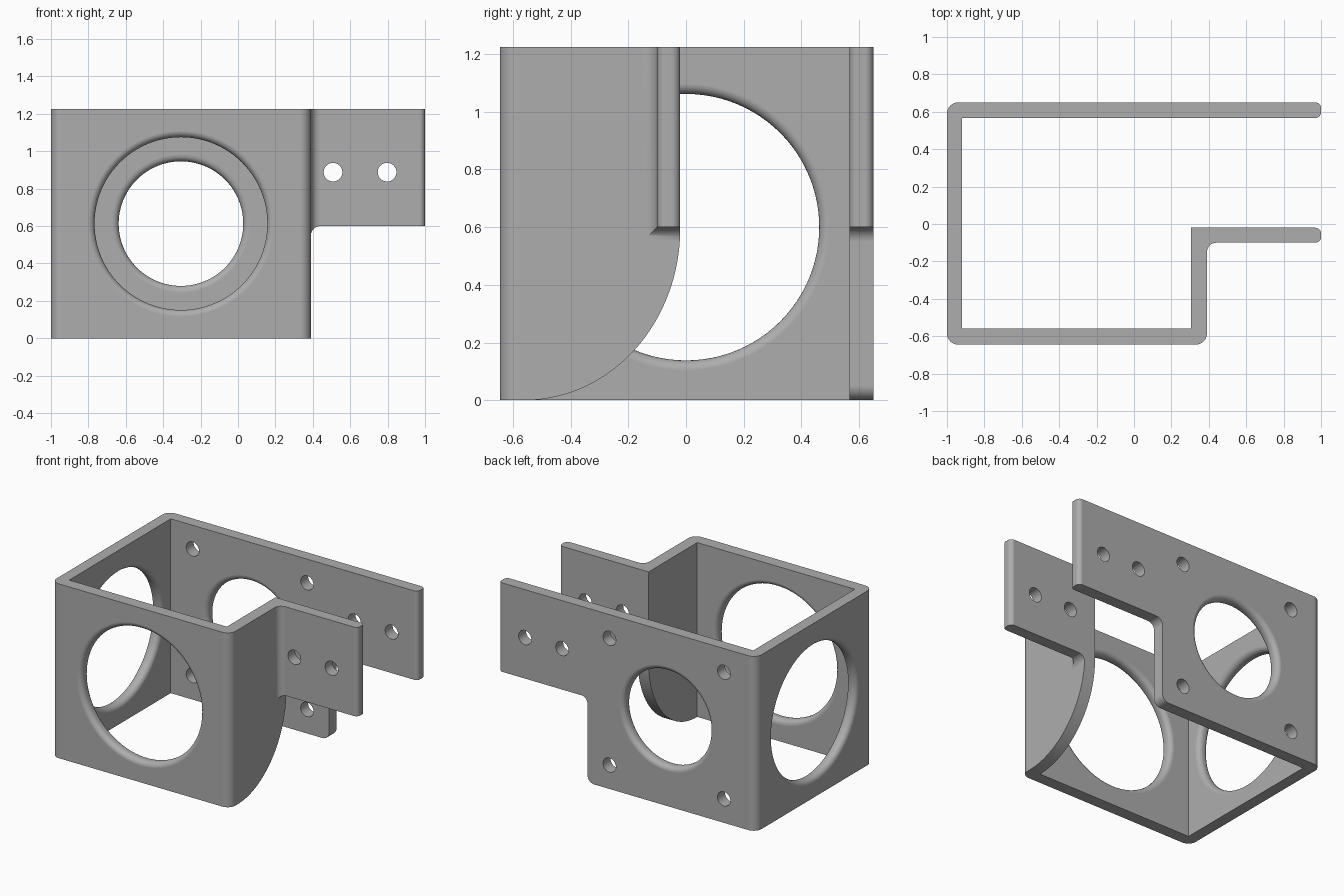
import bpy, bmesh, math
from mathutils import Vector, Matrix

old = bpy.data.objects.get("Cube")
if old:
    bpy.data.objects.remove(old, do_unlink=True)

HEIGHT, FILLET = 1.225, 0.035

grey = bpy.data.materials.new("satin grey")
grey.use_nodes = True
colour = (0.42, 0.42, 0.42, 1)
grey.diffuse_color = colour
grey.node_tree.nodes["Principled BSDF"].inputs["Base Color"].default_value = colour


def rounded(corners, steps=8):
    """Outline from (u, v, radius) corners, each rounded by its radius."""
    out = []
    for i, (u, v, r) in enumerate(corners):
        p = Vector((u, v))
        if r == 0:
            out.append(p)
            continue
        a = (Vector(corners[i - 1][:2]) - p).normalized()
        b = (Vector(corners[(i + 1) % len(corners)][:2]) - p).normalized()
        for k in range(steps + 1):
            t = k / steps * math.pi / 2
            out.append(p + a * r * (1 - math.sin(t)) + b * r * (1 - math.cos(t)))
    return out


def finish(name, bm):
    bmesh.ops.recalc_face_normals(bm, faces=bm.faces)
    mesh = bpy.data.meshes.new(name)
    bm.to_mesh(mesh)
    bm.free()
    obj = bpy.data.objects.new(name, mesh)
    bpy.context.collection.objects.link(obj)
    mesh.materials.append(grey)
    return obj


def prism(name, outline, axis, start, end):
    """Extrude an outline along an axis; the outline fills the other two."""
    place = {"x": lambda p, d: (d, p[0], p[1]),
             "y": lambda p, d: (p[0], d, p[1]),
             "z": lambda p, d: (p[0], p[1], d)}[axis]
    bm = bmesh.new()
    rings = [[bm.verts.new(place(p, d)) for p in outline] for d in (start, end)]
    bm.faces.new(rings[0])
    bm.faces.new(rings[1])
    for i in range(len(outline)):
        bm.faces.new((rings[0][i - 1], rings[0][i], rings[1][i], rings[1][i - 1]))
    return finish(name, bm)


def hole(name, centre, radius, axis, half, fillet=0, sides=96):
    """Round cutter through a wall, flared at both faces by the fillet."""
    steps = 6 if fillet else 0
    side = [(half + 0.02, radius + fillet)]
    for k in range(steps + 1):
        t = k / max(steps, 1) * math.pi / 2
        side.append((half - fillet * (1 - math.cos(t)), radius + fillet * (1 - math.sin(t))))
    profile = side + [(-d, r) for d, r in reversed(side)]
    turn = Matrix.Rotation(math.pi / 2, 4, "Y" if axis == "x" else "X")
    bm = bmesh.new()
    rings = []
    for d, r in profile:
        angles = [2 * math.pi * i / sides for i in range(sides)]
        rings.append([bm.verts.new(Vector(centre) + turn @ Vector(
            (r * math.cos(a), r * math.sin(a), d))) for a in angles])
    bm.faces.new(rings[0])
    bm.faces.new(rings[-1])
    for low, high in zip(rings, rings[1:]):
        for i in range(sides):
            bm.faces.new((low[i - 1], low[i], high[i], high[i - 1]))
    bmesh.ops.remove_doubles(bm, verts=bm.verts, dist=1e-5)
    return finish(name, bm)


# Folded sheet bracket: open box with a stepped front flange
plan = rounded([
    (-1, -0.645, 0.06), (0.39, -0.645, 0.06), (0.39, -0.1, 0.05),
    (1, -0.1, 0.03), (1, -0.02, 0.03), (0.305, -0.02, 0),
    (0.305, -0.56, 0), (-0.92, -0.56, 0), (-0.92, 0.567, 0),
    (1, 0.567, 0.03), (1, 0.65, 0.03), (-1, 0.65, 0.06)])
bracket = prism("bracket", plan, "z", 0, HEIGHT)

cutters = []

# Space under the front flange
flange_gap = rounded([(0.39, 0.6, 0.05), (1.2, 0.6, 0), (1.2, -0.1, 0), (0.39, -0.1, 0)])
cutters.append(prism("flange_gap", flange_gap, "y", -0.3, 0.2))

# Space under the back arm, with a rounded lower corner
back_gap = rounded([(0.31, 0.6, 0.05), (1.2, 0.6, 0), (1.2, -0.1, 0),
                    (0.2, -0.1, 0), (0.2, 0, 0), (0.31, 0, 0.05)])
cutters.append(prism("back_gap", back_gap, "y", 0.4, 0.8))

# Curved lower edge of the step wall
sweep = [(-0.56 + 0.54 * math.sin(t), 0.595 * (1 - math.cos(t)))
         for t in (math.pi / 2 * k / 32 for k in range(33))]
sweep += [(0.1, 0.595), (0.1, -0.1), (-0.56, -0.1)]
cutters.append(prism("step_sweep", sweep, "x", 0.2, 0.5))

# Large openings in the front, back and side walls
cutters.append(hole("front_opening", (-0.305, -0.6025, 0.613), 0.462, "y", 0.0425, FILLET))
cutters.append(hole("back_opening", (-0.305, 0.6085, 0.613), 0.333, "y", 0.0415, FILLET))
cutters.append(hole("side_opening", (-0.96, 0, 0.6), 0.462, "x", 0.04, FILLET))

# Screw holes: four around the back opening, two through both arms
for sx in (-1, 1):
    for sz in (-1, 1):
        cutters.append(hole("mount_hole", (-0.305 + sx * 0.445, 0.6085, 0.613 + sz * 0.445),
                            0.05, "y", 0.1, sides=32))
for x in (0.508, 0.797):
    cutters.append(hole("arm_hole", (x, 0.27, 0.888), 0.05, "y", 0.6, sides=32))

bpy.ops.object.select_all(action="DESELECT")
bpy.context.view_layer.objects.active = bracket
bracket.select_set(True)
for cutter in cutters:
    mod = bracket.modifiers.new(cutter.name, "BOOLEAN")
    mod.operation, mod.solver, mod.object = "DIFFERENCE", "EXACT", cutter
    bpy.ops.object.modifier_apply(modifier=mod.name)
    bpy.data.objects.remove(cutter, do_unlink=True)

# Smooth fillets beside flat walls
bpy.ops.object.shade_smooth_by_angle(angle=math.radians(30))
weighted = bracket.modifiers.new("flat_walls", "WEIGHTED_NORMAL")
weighted.keep_sharp = True
